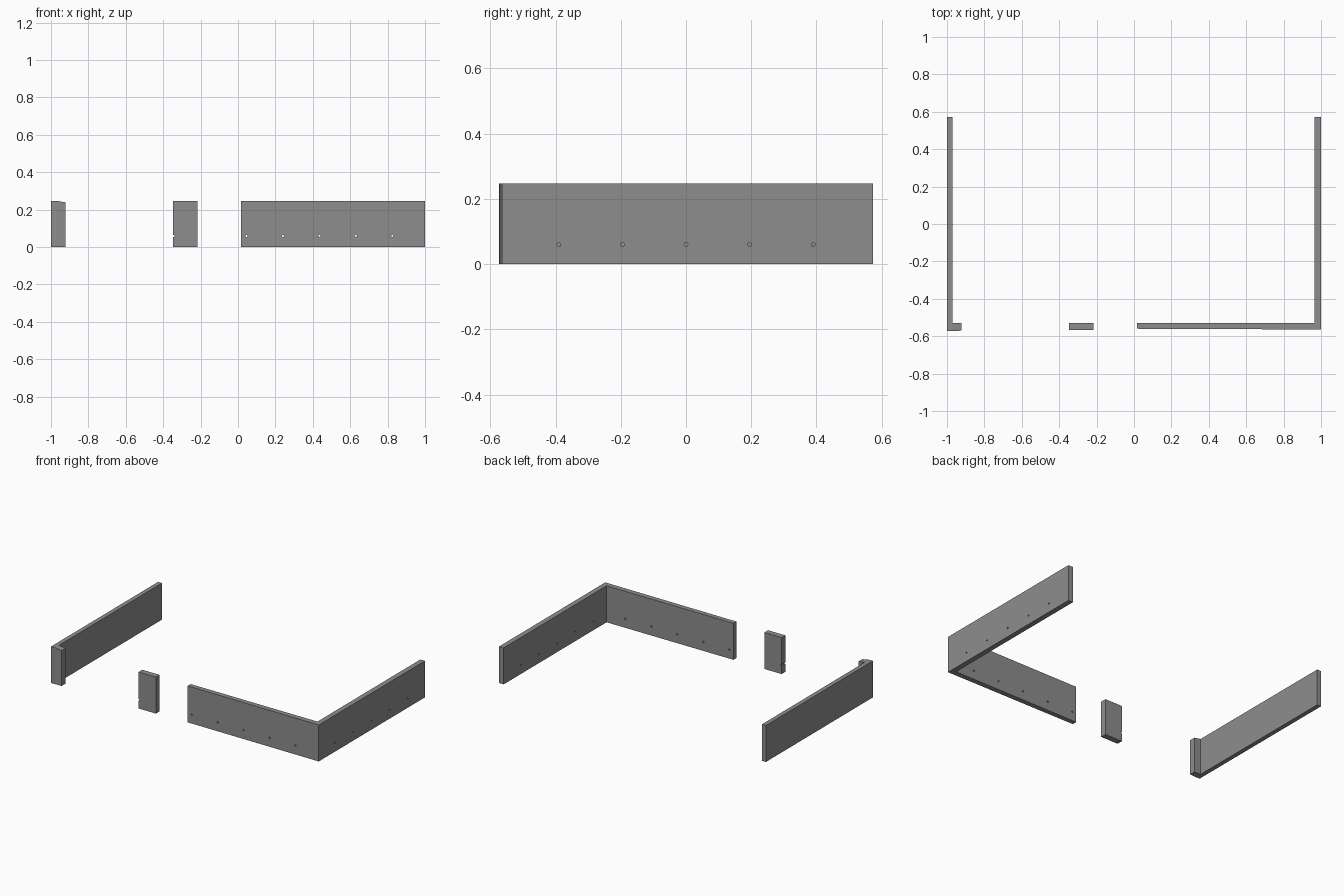
import bpy, bmesh, math
from mathutils import Matrix

if "Cube" in bpy.data.objects:
    bpy.data.objects.remove(bpy.data.objects["Cube"])

H = 0.247          # wall height
HOLE_Z = 0.06      # weep hole height
STEP = 0.195       # weep hole spacing

grey = bpy.data.materials.new("concrete_grey")
grey.diffuse_color = (0.27, 0.27, 0.27, 1)
grey.use_nodes = True
grey.node_tree.nodes["Principled BSDF"].inputs["Base Color"].default_value = grey.diffuse_color


def prism(name, outline, height=H):
    """Extrude a plan outline straight up from the ground."""
    bm = bmesh.new()
    face = bm.faces.new([bm.verts.new((x, y, 0)) for x, y in outline])
    top = bmesh.ops.extrude_face_region(bm, geom=[face])["geom"]
    for v in top:
        if isinstance(v, bmesh.types.BMVert):
            v.co.z = height
    bmesh.ops.recalc_face_normals(bm, faces=bm.faces)
    me = bpy.data.meshes.new(name)
    bm.to_mesh(me)
    bm.free()
    me.materials.append(grey)
    ob = bpy.data.objects.new(name, me)
    bpy.context.collection.objects.link(ob)
    return ob


# right corner wall: long front run plus right side
right_wall = prism("right_corner_wall", [
    (0.015, -0.560), (1.0, -0.564), (1.0, 0.573),
    (0.965, 0.573), (0.965, -0.528), (0.015, -0.528)])

# left side wall
left_wall = prism("left_side_wall", [
    (-1.0, -0.573), (-0.97, -0.573), (-0.97, 0.573), (-1.0, 0.573)])

# short front return on the left, top falling slightly away from the corner
left_return = prism("left_front_return", [
    (-0.97, -0.573), (-0.922, -0.570), (-0.922, -0.528), (-0.97, -0.528)])
for v in left_return.data.vertices:
    if v.co.z > 0.1 and v.co.x > -0.95:
        v.co.z = 0.239

# free-standing front pier
pier = prism("front_pier", [
    (-0.347, -0.568), (-0.217, -0.568), (-0.217, -0.528), (-0.347, -0.528)])

# cutter with all the small weep holes through front and right walls
bm = bmesh.new()


def hole(x, y, axis):
    m = Matrix.Translation((x, y, HOLE_Z)) @ Matrix.Rotation(math.pi / 2, 4, axis)
    bmesh.ops.create_cone(bm, cap_ends=True, segments=8, radius1=0.006,
                          radius2=0.006, depth=0.1, matrix=m)


for i in range(-2, 3):
    hole(0.985, i * STEP, 'Y')
for i in range(5):
    hole(0.045 + i * STEP, -0.545, 'X')
hole(0.045 - 2 * STEP, -0.545, 'X')
me = bpy.data.meshes.new("weep_hole_cutter")
bm.to_mesh(me)
bm.free()
cutter = bpy.data.objects.new("weep_hole_cutter", me)
bpy.context.collection.objects.link(cutter)
cutter.hide_render = True
cutter.display_type = 'WIRE'

for ob in (right_wall, pier):
    mod = ob.modifiers.new("weep_holes", 'BOOLEAN')
    mod.operation = 'DIFFERENCE'
    mod.solver = 'EXACT'
    mod.object = cutter
